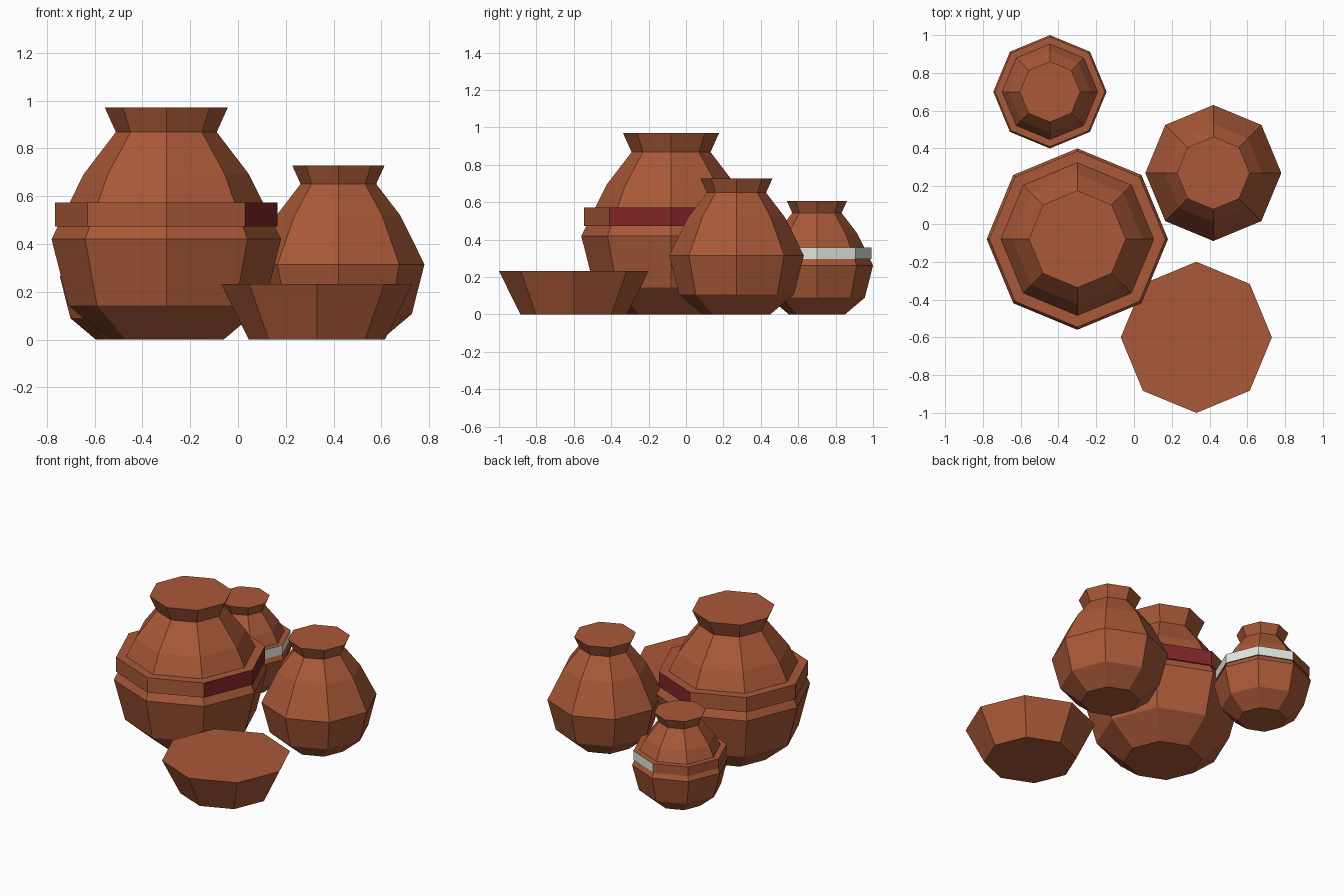
import bpy, bmesh
from math import atan2, cos, sin, pi, degrees

cube = bpy.data.objects.get("Cube")
if cube:
    bpy.data.objects.remove(cube, do_unlink=True)

SIDES = 8


def make_material(name, color):
    mat = bpy.data.materials.new(name)
    mat.use_nodes = True
    mat.diffuse_color = (*color, 1)
    mat.node_tree.nodes["Principled BSDF"].inputs["Base Color"].default_value = (*color, 1)
    return mat


clay = make_material("terracotta", (0.40, 0.10, 0.04))
red = make_material("dark_red_glaze", (0.22, 0.019, 0.021))
white = make_material("white_glaze", (0.82, 0.86, 0.82))


def lathe(name, profile, center, scale, materials, closed=False):
    """Revolve (radius, height) points; cap both ends, or join them into a ring."""
    bm = bmesh.new()
    rings = [[bm.verts.new((r * scale * cos(2 * pi * i / SIDES),
                            r * scale * sin(2 * pi * i / SIDES), z * scale))
              for i in range(SIDES)] for r, z in profile]
    pairs = list(zip(rings, rings[1:]))
    if closed:
        pairs.append((rings[-1], rings[0]))
    else:
        bm.faces.new(rings[0])
        bm.faces.new(rings[-1])
    for low, high in pairs:
        for i in range(SIDES):
            j = (i + 1) % SIDES
            bm.faces.new((low[i], low[j], high[j], high[i]))
    bmesh.ops.recalc_face_normals(bm, faces=bm.faces)
    mesh = bpy.data.meshes.new(name)
    bm.to_mesh(mesh)
    bm.free()
    for mat in materials:
        mesh.materials.append(mat)
    obj = bpy.data.objects.new(name, mesh)
    obj.location = (*center, 0)
    bpy.context.collection.objects.link(obj)
    return obj


def band(name, center, scale, glaze):
    """Raised collar with three glazed outer panels."""
    profile = [(0.40, 0.473), (0.466, 0.473), (0.466, 0.573), (0.40, 0.573)]
    obj = lathe(name, profile, center, scale, [clay, glaze], closed=True)
    for face in obj.data.polygons:
        n = face.normal
        outward = n.x * face.center.x + n.y * face.center.y > 0
        if abs(n.z) < 0.1 and outward and -45 < degrees(atan2(n.y, n.x)) < 90:
            face.material_index = 1


# Shared jar outline, from foot to flared rim
JAR = [(0.24, 0), (0.41, 0.143), (0.48, 0.42), (0.345, 0.693), (0.211, 0.868), (0.257, 0.97)]
BOWL = [(0.285, 0), (0.40, 0.232)]

# Jars
for name, center, scale, glaze in (("large_jar", (-0.30, -0.08), 1, red),
                                   ("medium_jar", (0.42, 0.27), 0.75, None),
                                   ("small_jar", (-0.445, 0.70), 0.625, white)):
    lathe(name, JAR, center, scale, [clay])
    if glaze:
        band(name + "_band", center, scale, glaze)

# Bowl
lathe("bowl", BOWL, (0.33, -0.60), 1, [clay])
